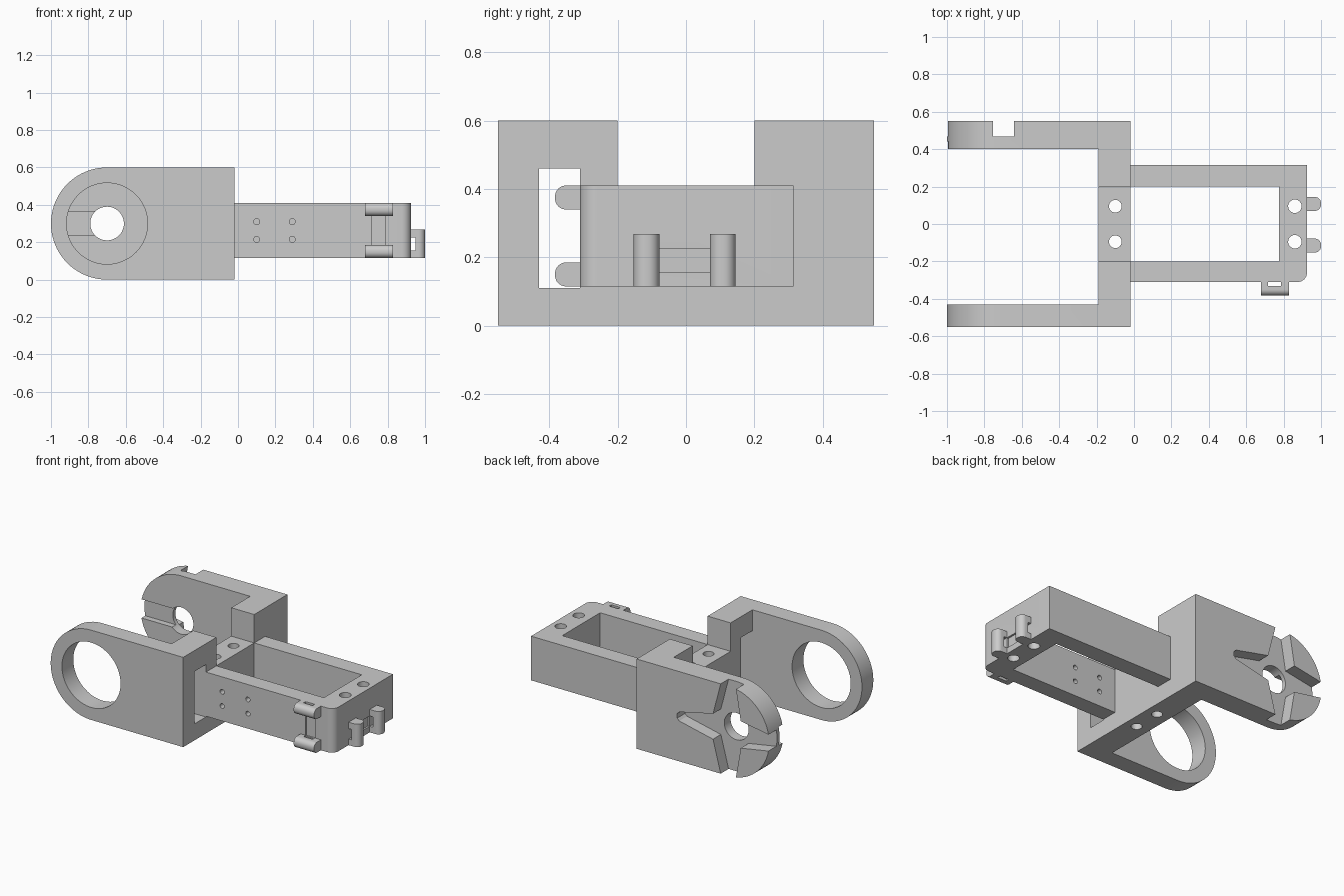
import bpy, bmesh, math
from mathutils import Vector

cube = bpy.data.objects.get("Cube")
if cube:
    bpy.data.objects.remove(cube, do_unlink=True)

grey = bpy.data.materials.new("plain grey")
grey.use_nodes = True
colour = (0.6, 0.6, 0.6, 1)
grey.diffuse_color = colour
grey.node_tree.nodes["Principled BSDF"].inputs["Base Color"].default_value = colour


def prism(name, pts, axis, lo, hi):
    """Extrude a closed 2D outline along an axis."""
    place = {"x": lambda u, v, w: (w, u, v),
             "y": lambda u, v, w: (u, w, v),
             "z": lambda u, v, w: (u, v, w)}[axis]
    bm = bmesh.new()
    face = bm.faces.new([bm.verts.new(place(u, v, lo)) for u, v in pts])
    new = bmesh.ops.extrude_face_region(bm, geom=[face])["geom"]
    shift = Vector(place(0, 0, hi - lo))
    bmesh.ops.translate(bm, vec=shift, verts=[g for g in new if isinstance(g, bmesh.types.BMVert)])
    bmesh.ops.recalc_face_normals(bm, faces=bm.faces)
    mesh = bpy.data.meshes.new(name)
    bm.to_mesh(mesh)
    bm.free()
    mesh.materials.append(grey)
    ob = bpy.data.objects.new(name, mesh)
    bpy.context.collection.objects.link(ob)
    return ob


def rect(u0, u1, v0, v1):
    return [(u0, v0), (u1, v0), (u1, v1), (u0, v1)]


def circle(u, v, r, n=48):
    return [(u + r * math.cos(2 * math.pi * i / n), v + r * math.sin(2 * math.pi * i / n))
            for i in range(n)]


def fillet(pts, radii, n=8):
    """Round the square corners of an outline that have a radius."""
    out = []
    for i, (p, r) in enumerate(zip(pts, radii)):
        if not r:
            out.append(p)
            continue
        p = Vector(p)
        a = (Vector(pts[i - 1]) - p).normalized()
        b = (Vector(pts[(i + 1) % len(pts)]) - p).normalized()
        for k in range(n + 1):
            t = math.pi / 2 * k / n
            out.append(tuple(p + r * (a + b) - r * (a * math.sin(t) + b * math.cos(t))))
    return out


def combine(ob, tools, operation="DIFFERENCE"):
    """Apply each tool to the part, then discard the tools."""
    for tool in tools:
        tool.hide_render = True
        mod = ob.modifiers.new("cut", "BOOLEAN")
        mod.operation, mod.solver, mod.object = operation, "EXACT", tool
        bpy.context.view_layer.update()
        done = bpy.data.meshes.new_from_object(ob.evaluated_get(bpy.context.evaluated_depsgraph_get()))
        ob.modifiers.clear()
        ob.data = done
        bpy.data.objects.remove(tool, do_unlink=True)


def finish(ob):
    bpy.ops.object.select_all(action="DESELECT")
    ob.select_set(True)
    bpy.context.view_layer.objects.active = ob
    bpy.ops.object.shade_smooth_by_angle(angle=math.radians(30))


# Yoke: U-shaped plan limited by a side outline with a round end
HX, HZ = -0.7, 0.3
yoke = prism("yoke", [(-1.05, -0.55), (-0.02, -0.55), (-0.02, 0.55), (-1.05, 0.55),
                      (-1.05, 0.4), (-0.19, 0.4), (-0.19, -0.43), (-1.05, -0.43)], "z", 0, 0.6)
side = fillet([(-1, 0), (-0.02, 0), (-0.02, 0.6), (-1, 0.6)], [0.3, 0, 0, 0.3], 20)
combine(yoke, [prism("side_outline", side, "y", -0.7, 0.7)], "INTERSECT")

# Yoke openings: saddle, cable window, pivot holes, screw holes, inner groove
cuts = [prism("saddle", rect(-0.3, 0.1, -0.2, 0.2), "z", 0.41, 0.8),
        prism("window", rect(-0.43, -0.31, 0.11, 0.46), "x", -0.3, 0.1),
        prism("large_hole", circle(HX, HZ, 0.217), "y", -0.7, -0.3),
        prism("pivot_hole", circle(HX, HZ, 0.09), "y", 0.3, 0.7),
        prism("inner_groove", rect(-1.1, HX, 0.24, 0.365), "y", 0.3, 0.44)]
cuts += [prism("screw_hole", circle(-0.1, y, 0.034, 24), "z", -0.1, 0.7) for y in (-0.095, 0.095)]

# Star-shaped pocket with one long arm in the outer face
half = [(0.38, 0.015), (0.365, 0.03), (0.115, 0.085), (0.045, 0.35),
        (-0.045, 0.35), (-0.09, 0.09), (-0.35, 0.045)]
star = half + [(u, -v) for u, v in reversed(half)]
cuts.append(prism("star", [(HX + u, HZ + v) for u, v in star], "y", 0.467, 0.7))
combine(yoke, cuts)
finish(yoke)

# Arm frame: open rectangle with one rounded corner
Z0, Z1 = 0.115, 0.41
plan = [(-0.02, -0.31), (0.925, -0.31), (0.925, 0.315), (-0.02, 0.315),
        (-0.02, 0.2), (0.775, 0.2), (0.775, -0.2), (-0.02, -0.2)]
frame = prism("arm_frame", fillet(plan, [0, 0.05] + [0] * 6), "z", Z0, Z1)
cuts = [prism("end_hole", circle(0.86, y, 0.036, 24), "z", 0, 0.6) for y in (-0.095, 0.095)]
cuts += [prism("pin_hole", circle(x, z, 0.016, 16), "y", -0.4, -0.1)
         for x in (0.1, 0.29) for z in (0.215, 0.31)]
cuts += [prism("front_groove", rect(0.717, 0.785, 0.18, 0.345), "y", -0.4, -0.298),
         prism("end_groove", rect(-0.08, 0.07, 0.155, 0.225), "x", 0.913, 1.1)]
combine(frame, cuts)
finish(frame)

# Cable clips: bars with rounded outer edges and a strap slot
for name, z in (("front_clip_lower", Z0), ("front_clip_upper", Z1 - 0.07)):
    outline = fillet(rect(-0.383, -0.31, z, z + 0.07), [0.032, 0, 0, 0.032])
    clip = prism(name, outline, "x", 0.68, 0.83)
    combine(clip, [prism("slot", rect(0.717, 0.785, -0.332, -0.25), "z", 0, 0.6)])
    finish(clip)
for name, y in (("end_clip_right", -0.153), ("end_clip_left", 0.07)):
    outline = fillet(rect(0.925, 1, y, y + 0.075), [0, 0.034, 0.034, 0])
    clip = prism(name, outline, "z", Z0, 0.268)
    combine(clip, [prism("slot", rect(0.85, 0.948, 0.155, 0.225), "y", -0.3, 0.3)])
    finish(clip)
